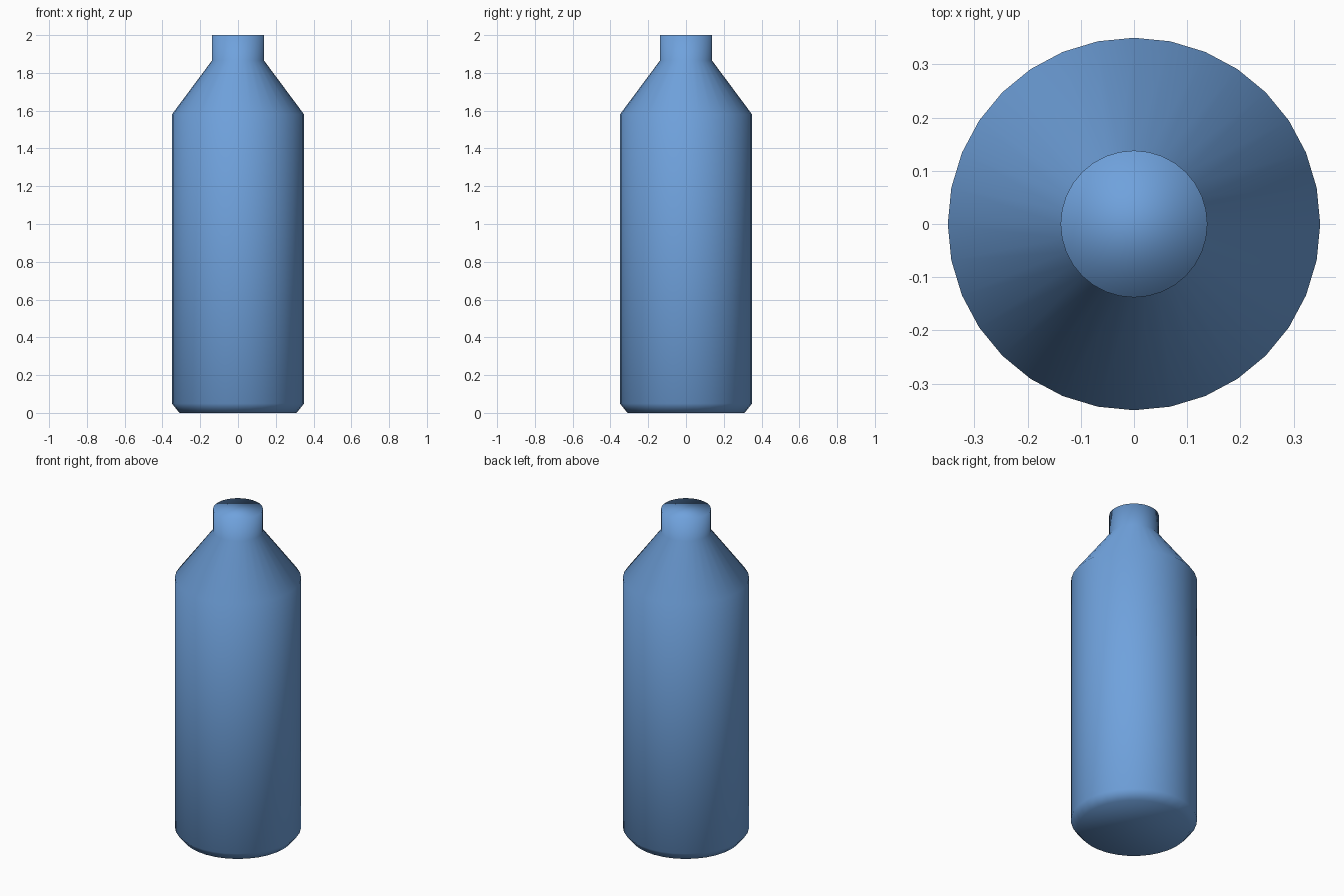
import bpy, bmesh
from math import cos, sin, tau

if "Cube" in bpy.data.objects:
    bpy.data.objects.remove(bpy.data.objects["Cube"])

SIDES = 32
# Outline of the bottle from base to mouth: (radius, height)
PROFILE = [(0.31, 0.0), (0.35, 0.05), (0.35, 1.58), (0.138, 1.865), (0.138, 2.0)]

# Bottle body: stacked rings joined by quads, capped at both ends
bm = bmesh.new()
rings = [[bm.verts.new((r * cos(tau * i / SIDES), r * sin(tau * i / SIDES), z))
          for i in range(SIDES)] for r, z in PROFILE]
for low, high in zip(rings, rings[1:]):
    for i in range(SIDES):
        j = (i + 1) % SIDES
        bm.faces.new((low[i], low[j], high[j], high[i]))
bm.faces.new(rings[0][::-1])
bm.faces.new(rings[-1])
for face in bm.faces:
    face.smooth = True

mesh = bpy.data.meshes.new("bottle")
bm.to_mesh(mesh)
bm.free()
bottle = bpy.data.objects.new("bottle", mesh)
bpy.context.collection.objects.link(bottle)

# Blue finish
blue = bpy.data.materials.new("blue")
blue.diffuse_color = (0.16, 0.36, 0.72, 1)
blue.use_nodes = True
blue.node_tree.nodes["Principled BSDF"].inputs["Base Color"].default_value = blue.diffuse_color
mesh.materials.append(blue)
